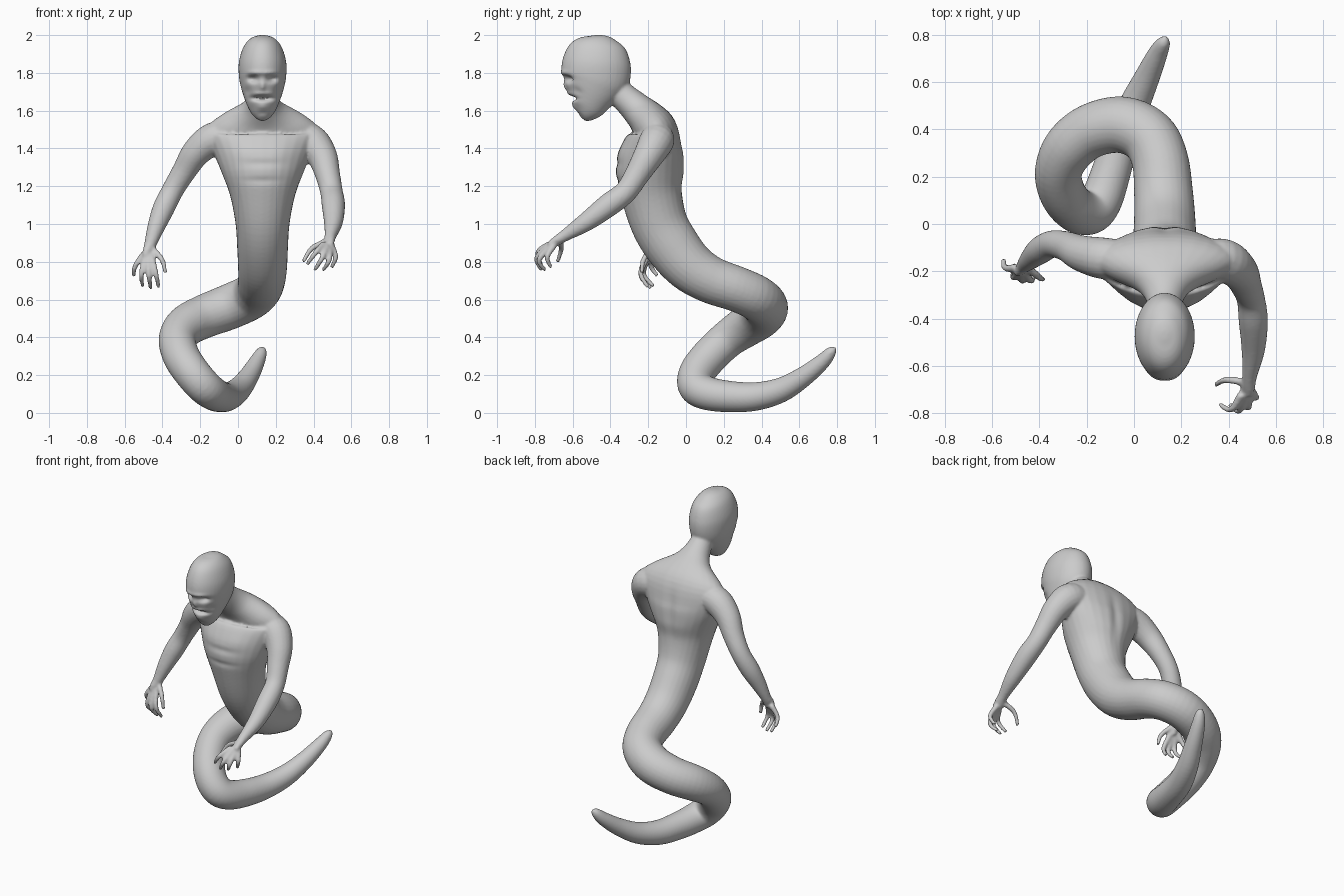
import bpy, bmesh, math
from mathutils import Vector


def spline(pts, n):
    """Catmull-Rom interpolation of (x, y, z, rx, ry) control points."""
    p = [pts[0]] + list(pts) + [pts[-1]]
    out = []
    for i in range(1, len(p) - 2):
        for k in range(n):
            t = k / n
            out.append([0.5 * (2 * b + (c - a) * t + (2 * a - 5 * b + 4 * c - d) * t * t
                               + (3 * b - a - 3 * c + d) * t ** 3)
                        for a, b, c, d in zip(*p[i - 1:i + 3])])
    return out + [list(pts[-1])]


def loft(name, pts, sides=28, n=5):
    """Closed tube of elliptical rings that follow a path."""
    rings = spline([q if len(q) == 5 else (*q, q[3]) for q in pts], n)
    cs = [Vector(r[:3]) for r in rings]
    bm = bmesh.new()
    side, prev = Vector((1, 0, 0)), None
    for i, r in enumerate(rings):
        t = (cs[min(i + 1, len(cs) - 1)] - cs[max(i - 1, 0)]).normalized()
        side = (side - t * side.dot(t)).normalized()
        up = t.cross(side)
        ring = []
        for k in range(sides):
            a = 2 * math.pi * k / sides
            ring.append(bm.verts.new(cs[i] + side * (r[3] * math.cos(a)) + up * (r[4] * math.sin(a))))
        if prev:
            for k in range(sides):
                j = (k + 1) % sides
                bm.faces.new((prev[k], prev[j], ring[j], ring[k]))
        else:
            bm.faces.new(ring)
        prev = ring
    bm.faces.new(prev)
    bmesh.ops.recalc_face_normals(bm, faces=bm.faces)
    me = bpy.data.meshes.new(name)
    bm.to_mesh(me)
    bm.free()
    ob = bpy.data.objects.new(name, me)
    bpy.context.collection.objects.link(ob)
    return ob


parts = []

# Neck, torso and coiled tail in one sweep
parts.append(loft("torso_and_tail", [
    (.13, -.42, 1.78, .07, .075), (.13, -.345, 1.69, .07, .072),
    (.13, -.265, 1.615, .115, .085), (.13, -.20, 1.55, .24, .105),
    (.13, -.165, 1.49, .305, .125), (.13, -.175, 1.40, .27, .165),
    (.13, -.19, 1.28, .22, .182), (.13, -.18, 1.15, .172, .162),
    (.13, -.14, 1.0, .143, .15), (.13, -.07, .88, .135, .145),
    (.13, .02, .775, .13, .135), (.125, .13, .705, .125), (.11, .27, .655, .12),
    (.06, .37, .61, .12), (-.05, .42, .56, .12), (-.18, .395, .51, .115),
    (-.275, .32, .46, .11), (-.32, .22, .39, .10), (-.30, .125, .30, .098),
    (-.245, .06, .215, .096), (-.185, .05, .145, .094), (-.14, .10, .108, .09),
    (-.10, .21, .088, .084), (-.055, .36, .086, .076), (0, .5, .12, .066),
    (.055, .62, .19, .054), (.1, .72, .27, .042), (.126, .77, .325, .028),
    (.134, .793, .345, .006)]))

# Head: (z, front y, back y, half width)
head = [(2.0, -.49, -.45, .015), (1.985, -.555, -.385, .06), (1.94, -.62, -.325, .1),
        (1.86, -.655, -.295, .125), (1.78, -.66, -.295, .125), (1.72, -.65, -.33, .113),
        (1.66, -.625, -.385, .094), (1.61, -.605, -.435, .072), (1.575, -.585, -.49, .045),
        (1.56, -.57, -.53, .015)]
parts.append(loft("head", [(.13, (f + b) / 2, z, w, (b - f) / 2) for z, f, b, w in head], 40))

# Arms, from inside the shoulder to the palm
parts.append(loft("arm_left", [
    (.28, -.15, 1.455, .08), (.38, -.155, 1.44, .092), (.445, -.20, 1.36, .08),
    (.475, -.26, 1.26, .066), (.495, -.32, 1.17, .06), (.505, -.41, 1.10, .062),
    (.505, -.53, 1.01, .05), (.49, -.64, .94, .032), (.483, -.685, .91, .032, .025),
    (.477, -.72, .885, .03, .018)], 20))
parts.append(loft("arm_right", [
    (-.03, -.15, 1.46, .08), (-.13, -.145, 1.45, .088), (-.22, -.125, 1.38, .077),
    (-.285, -.095, 1.28, .064), (-.345, -.085, 1.18, .058), (-.395, -.11, 1.08, .058),
    (-.435, -.145, .98, .046), (-.465, -.175, .89, .032), (-.475, -.19, .855, .033, .025),
    (-.482, -.20, .825, .031, .018)], 20))

# Fingers and thumbs: knuckle, bend, tip
fingers = {
    "left": [((.47, -.67, .91), (.39, -.66, .87), (.345, -.68, .80)),
             ((.455, -.72, .895), (.412, -.785, .85), (.365, -.765, .785)),
             ((.47, -.725, .885), (.445, -.79, .82), (.405, -.765, .755)),
             ((.485, -.715, .88), (.483, -.778, .81), (.45, -.745, .755)),
             ((.495, -.70, .885), (.517, -.735, .825), (.495, -.715, .77))],
    "right": [((-.455, -.18, .87), (-.402, -.225, .81), (-.385, -.235, .74)),
              ((-.46, -.20, .835), (-.435, -.24, .74), (-.42, -.20, .665)),
              ((-.475, -.205, .825), (-.472, -.24, .73), (-.462, -.185, .66)),
              ((-.49, -.20, .825), (-.511, -.225, .735), (-.505, -.17, .67)),
              ((-.50, -.185, .84), (-.545, -.185, .775), (-.552, -.15, .725))]}
for hand, digits in fingers.items():
    for k, (a, b, c) in enumerate(digits):
        parts.append(loft(f"finger_{hand}_{k}", [(*a, .018), (*b, .0145), (*c, .011)], 10))

# Fuse all parts into one continuous skin
bpy.ops.object.select_all(action='DESELECT')
for p in parts:
    p.select_set(True)
body = parts[0]
bpy.context.view_layer.objects.active = body
bpy.ops.object.join()
body.name = "serpent_body"
rm = body.modifiers.new("skin", 'REMESH')
rm.mode = 'VOXEL'
rm.voxel_size = 0.008
sm = body.modifiers.new("soften", 'SMOOTH')
sm.factor, sm.iterations = 0.5, 5
for m in ("skin", "soften"):
    bpy.ops.object.modifier_apply(modifier=m)

# Sculpted details: (centre, spread, push along y)
dents = [((.13, -.65, 1.725), (.014, .06, .025), -.012),    # nose
         ((.13, -.62, 1.665), (.06, .07, .013), .035),      # mouth
         ((.13, -.65, 1.69), (.06, .06, .010), -.008),      # upper lip
         ((.13, -.60, 1.62), (.035, .05, .022), -.012),     # chin
         ((.13, -.01, 1.35), (.03, .08, .15), .0 - .01)]    # spine
for s in (-1, 1):
    dents += [((.13 + s * .052, -.64, 1.768), (.03, .06, .018), .03),     # eye sockets
              ((.13 + s * .045, -.65, 1.80), (.04, .06, .012), -.008),    # brows
              ((.13 + s * .085, -.60, 1.70), (.02, .06, .025), .012),     # cheeks
              ((.13 + s * .09, -.33, 1.38), (.08, .09, .05), -.006)]      # chest
dents += [((.13, -.37, z), (.1, .08, .02), .006) for z in (1.32, 1.23)]   # belly creases
for v in body.data.vertices:
    co = v.co.copy()
    for c, s, push in dents:
        e = sum(((co[i] - c[i]) / s[i]) ** 2 for i in range(3))
        if e < 9:
            v.co.y += push * math.exp(-e)

bpy.ops.object.shade_smooth_by_angle(angle=math.radians(50))
